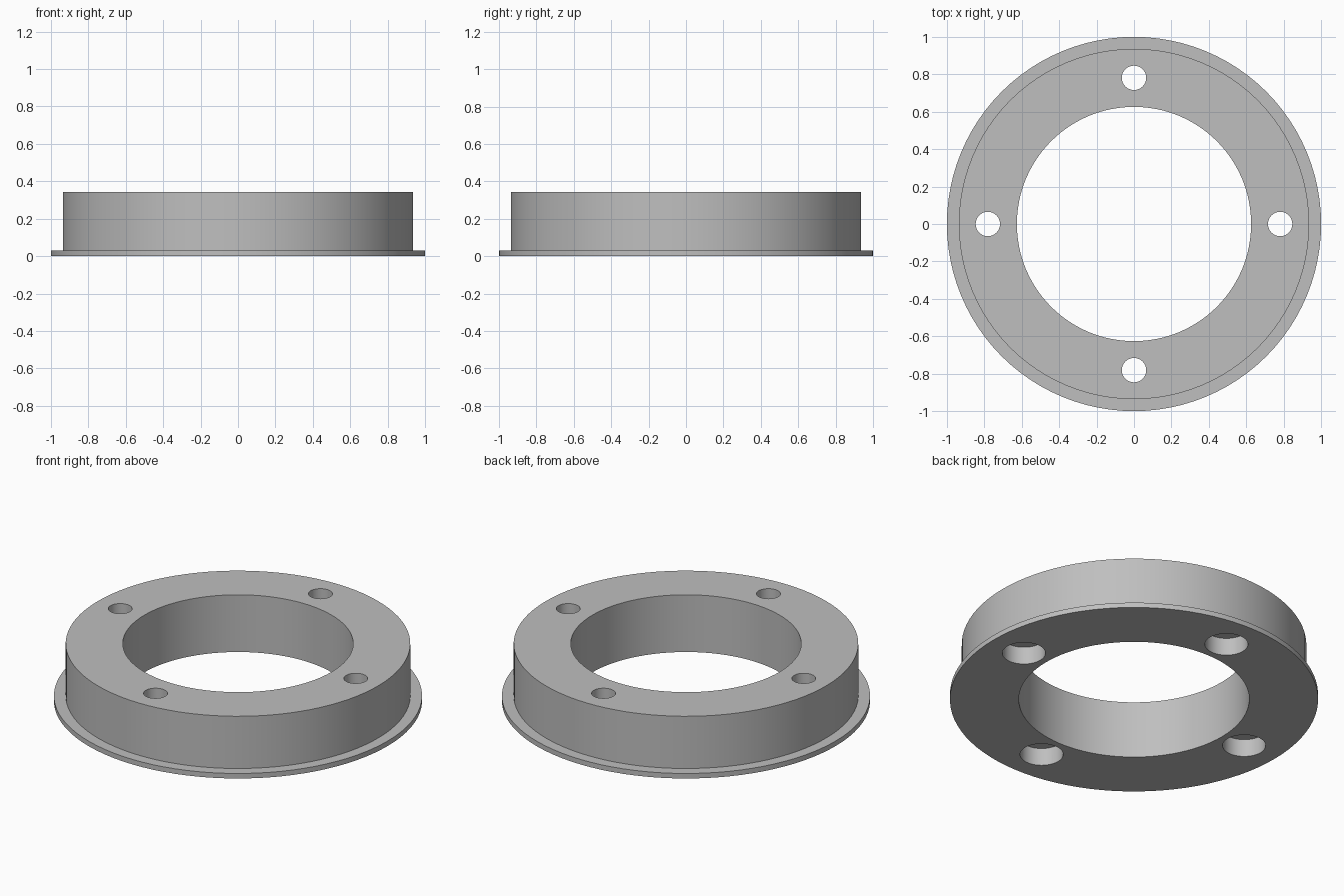
import bpy
import bmesh
import math

if "Cube" in bpy.data.objects:
    bpy.data.objects.remove(bpy.data.objects["Cube"])

SEGMENTS = 96

grey = bpy.data.materials.new("plain grey")
grey.diffuse_color = (0.52, 0.52, 0.52, 1)
grey.use_nodes = True
grey.node_tree.nodes["Principled BSDF"].inputs["Base Color"].default_value = grey.diffuse_color


def lathe(name, profile, closed):
    """Spin an (r, z) outline around the z axis."""
    bm = bmesh.new()
    rings = []
    for i in range(SEGMENTS):
        a = 2 * math.pi * i / SEGMENTS
        rings.append([bm.verts.new((r * math.cos(a), r * math.sin(a), z)) for r, z in profile])
    n = len(profile)
    for i in range(SEGMENTS):
        a, b = rings[i], rings[(i + 1) % SEGMENTS]
        for j in range(n if closed else n - 1):
            k = (j + 1) % n
            bm.faces.new((a[j], b[j], b[k], a[k]))
    if not closed:  # cap both ends of an open outline
        bm.faces.new([ring[0] for ring in rings])
        bm.faces.new([ring[-1] for ring in rings])
    bmesh.ops.recalc_face_normals(bm, faces=bm.faces)
    mesh = bpy.data.meshes.new(name)
    bm.to_mesh(mesh)
    bm.free()
    obj = bpy.data.objects.new(name, mesh)
    bpy.context.collection.objects.link(obj)
    mesh.materials.append(grey)
    return obj


# Ring body with a thin flange around its base
ring = lathe("flanged_ring", [(0.626, 0), (1, 0), (1, 0.03), (0.936, 0.03),
                              (0.936, 0.343), (0.626, 0.343)], True)

# Four bolt holes, widened from below
for i in range(4):
    a = i * math.pi / 2
    cutter = lathe("bolt_hole_cutter", [(0.117, -0.1), (0.117, 0.105),
                                        (0.065, 0.105), (0.065, 0.5)], False)
    cutter.location = (0.781 * math.cos(a), 0.781 * math.sin(a), 0)
    cutter.hide_render = True
    cutter.hide_set(True)
    cut = ring.modifiers.new("bolt hole", "BOOLEAN")
    cut.operation = "DIFFERENCE"
    cut.solver = "EXACT"
    cut.object = cutter

# Bake the holes, drop the cutters
bpy.context.view_layer.update()
result = bpy.data.meshes.new_from_object(ring.evaluated_get(bpy.context.evaluated_depsgraph_get()))
ring.modifiers.clear()
ring.data = result
for obj in list(bpy.data.objects):
    if obj != ring:
        bpy.data.objects.remove(obj)

# Smooth walls with crisp rims
bpy.ops.object.select_all(action="DESELECT")
ring.select_set(True)
bpy.context.view_layer.objects.active = ring
bpy.ops.object.shade_smooth_by_angle(angle=math.radians(30))
